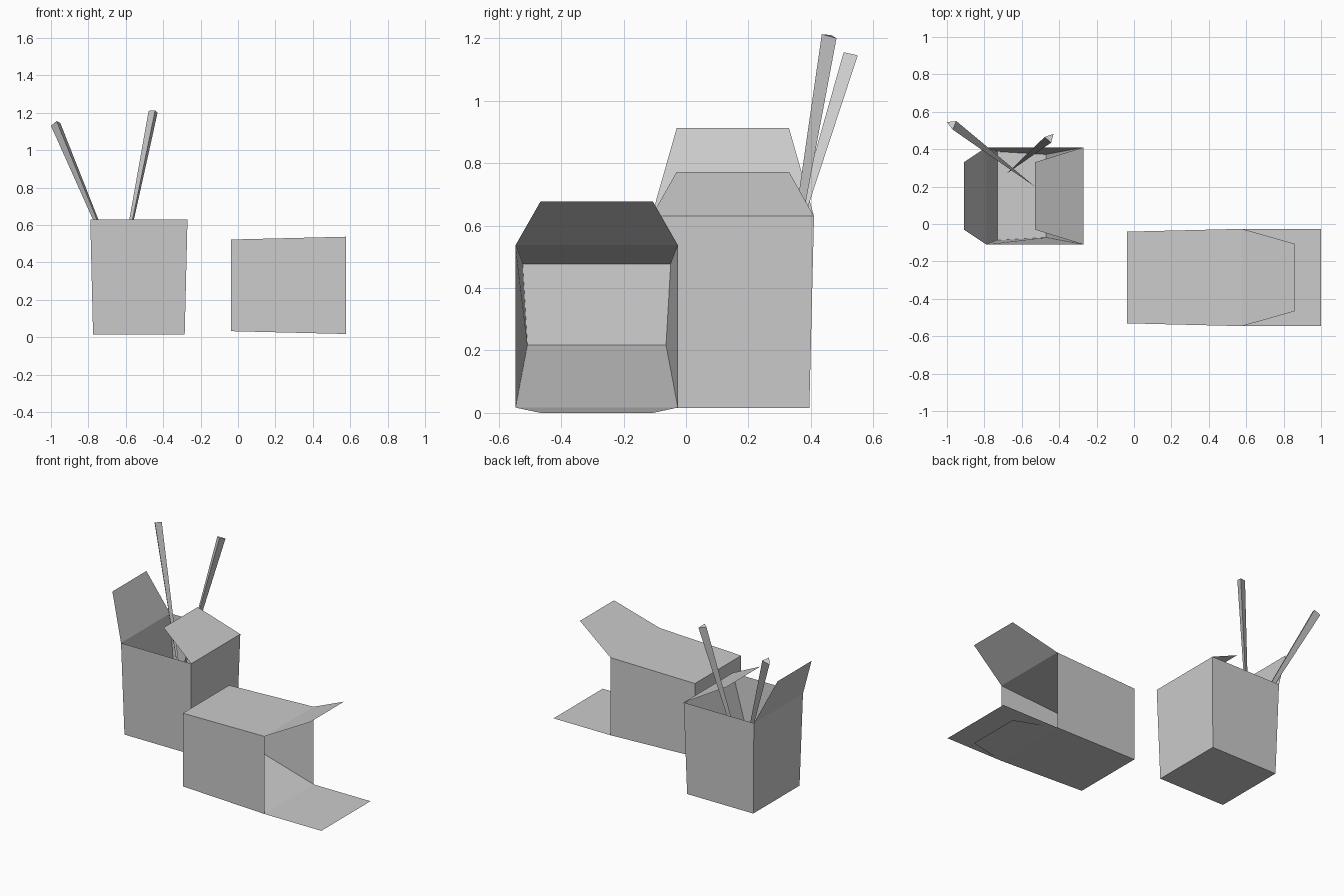
import bpy
from mathutils import Matrix, Vector

cube = bpy.data.objects.get("Cube")
if cube:
    bpy.data.objects.remove(cube, do_unlink=True)

grey = bpy.data.materials.new("plain grey")
grey.use_nodes = True
grey.diffuse_color = (0.6, 0.6, 0.6, 1)
grey.node_tree.nodes["Principled BSDF"].inputs["Base Color"].default_value = (0.6, 0.6, 0.6, 1)


def make(name, verts, faces, matrix=Matrix()):
    mesh = bpy.data.meshes.new(name)
    mesh.from_pydata([matrix @ Vector(v) for v in verts], [], faces)
    mesh.materials.append(grey)
    obj = bpy.data.objects.new(name, mesh)
    bpy.context.collection.objects.link(obj)
    return obj


def ring(x0, x1, half0, half1, z0, z1):
    """Four corners, counter-clockwise from above; each x side has its own depth and height."""
    return [(x0, -half0, z0), (x1, -half1, z1), (x1, half1, z1), (x0, half0, z0)]


RIM, BASE, HEIGHT = 0.26, 0.245, 0.615
SIDES = [(i, (i + 1) % 4, (i + 1) % 4 + 4, i + 4) for i in range(4)]


def carton(name, matrix, flaps):
    """Tapered open carton with an uneven lining and trapezoid flaps hinged on the rim."""
    base = ring(-BASE, BASE, BASE, BASE, 0, 0)
    rim = ring(-RIM, RIM, RIM, RIM, HEIGHT, HEIGHT)
    floor = ring(-0.2, 0.06, 0.237, 0.222, 0.006, 0.02)
    make(name + "_shell", base + rim, SIDES + [(3, 2, 1, 0)], matrix)
    make(name + "_lining", rim + floor, SIDES + [(4, 5, 6, 7)], matrix)
    for label, hinge, tip, top, half in flaps:
        make(f"{name}_{label}_flap",
             [(hinge, -RIM, HEIGHT), (hinge, RIM, HEIGHT), (tip, half, top), (tip, -half, top)],
             [(0, 1, 2, 3)], matrix)


# Standing carton
carton("standing_carton", Matrix.Translation((-0.53, 0.15, 0.015)),
       [("left_side", -RIM, -0.38, 0.897, 0.18), ("right_side", RIM, 0, 0.757, 0.18)])

# Carton tipped onto its side, opening towards +x, with a flat sheet in front
tipped = Matrix.Translation((-0.037, -0.286, 0.277)) @ Matrix(
    ((0, 0, 1, 0), (0, 1, 0, 0), (-1, 0, 0, 0), (0, 0, 0, 1)))
carton("tipped_carton", tipped,
       [("upper", -RIM, -0.4, 0.897, 0.18), ("lower", RIM, 0.277, 0.897, 0.18),
        ("sheet", RIM, RIM, 1.037, RIM)])


# Three-sided sticks tapering to a point inside the carton
def stick(name, end, point):
    make(name, end + [point], [(0, 1, 2), (1, 0, 3), (2, 1, 3), (0, 2, 3)])


stick("first_stick", [(-1, 0.545, 1.13), (-0.97, 0.505, 1.155), (-0.95, 0.55, 1.145)],
      (-0.53, 0.2, 0.08))
stick("second_stick", [(-0.478, 0.465, 1.21), (-0.443, 0.435, 1.213), (-0.43, 0.482, 1.2)],
      (-0.68, 0.27, 0.07))
